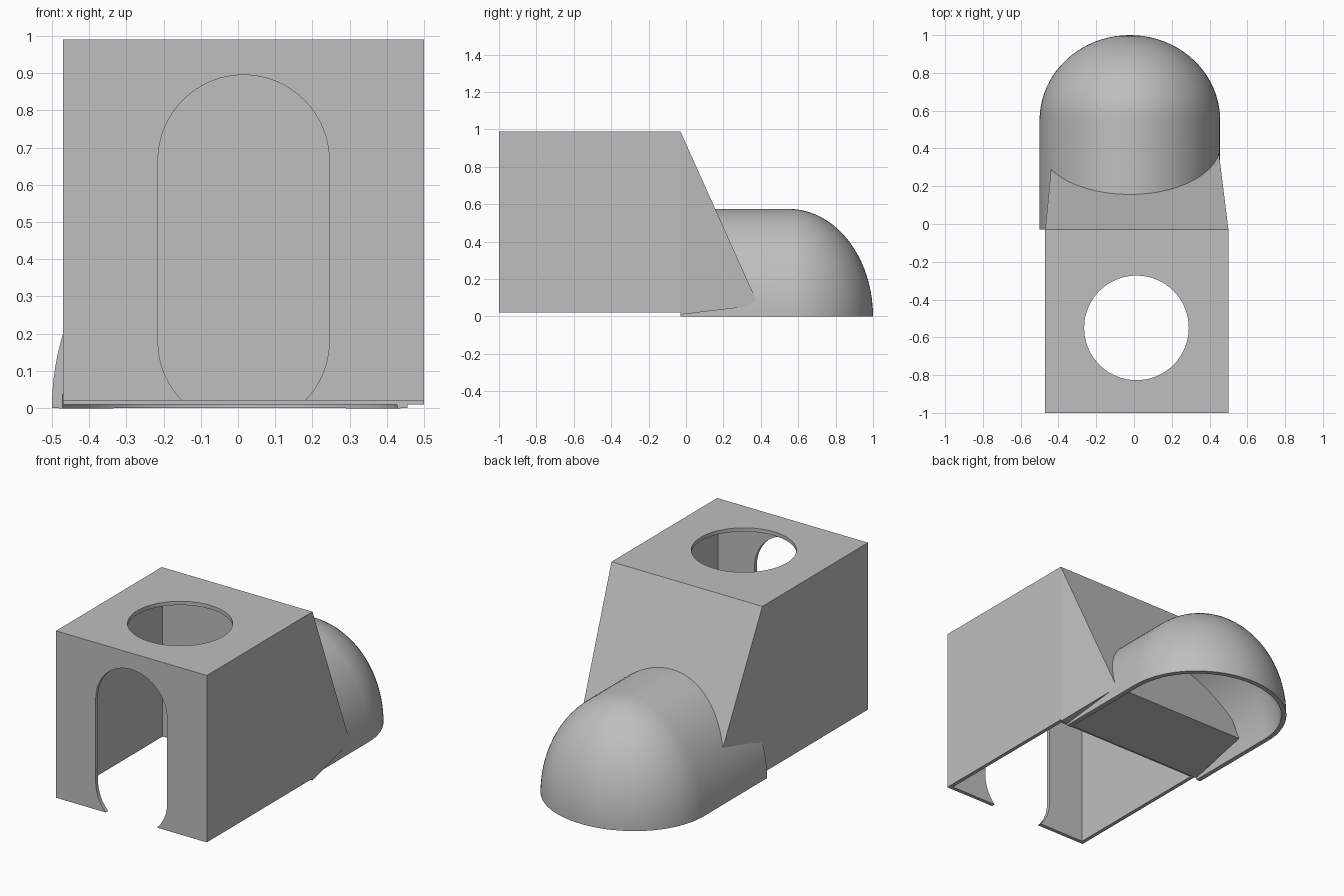
import bpy
import bmesh
from math import sin, cos, pi, radians
from mathutils import Matrix, Vector

default = bpy.data.objects.get("Cube")
if default:
    bpy.data.objects.remove(default, do_unlink=True)

# Single plain material
grey = bpy.data.materials.new("light_grey")
grey.use_nodes = True
grey.diffuse_color = (0.52, 0.52, 0.52, 1)
grey.node_tree.nodes["Principled BSDF"].inputs["Base Color"].default_value = grey.diffuse_color


def finish(name, bm):
    """Turn a bmesh into a named object with the grey material."""
    bmesh.ops.recalc_face_normals(bm, faces=bm.faces[:])
    mesh = bpy.data.meshes.new(name)
    bm.to_mesh(mesh)
    bm.free()
    mesh.materials.append(grey)
    obj = bpy.data.objects.new(name, mesh)
    bpy.context.collection.objects.link(obj)
    return obj


def activate(obj):
    bpy.ops.object.select_all(action='DESELECT')
    obj.select_set(True)
    bpy.context.view_layer.objects.active = obj


def block(name, low, high):
    low, high = Vector(low), Vector(high)
    bm = bmesh.new()
    bmesh.ops.create_cube(bm, size=1, matrix=Matrix.Translation((low + high) / 2)
                          @ Matrix.Diagonal((*(high - low), 1)))
    return finish(name, bm)


def extruded(name, outline, depth):
    """Extrude a closed outline of points along a depth vector."""
    bm = bmesh.new()
    face = bm.faces.new([bm.verts.new(p) for p in outline])
    top = bmesh.ops.extrude_face_region(bm, geom=[face], use_keep_orig=True)
    moved = [v for v in top["geom"] if isinstance(v, bmesh.types.BMVert)]
    bmesh.ops.translate(bm, verts=moved, vec=depth)
    return finish(name, bm)


def cut(obj, cutter):
    cutter.hide_render = True
    mod = obj.modifiers.new("cut", 'BOOLEAN')
    mod.operation = 'DIFFERENCE'
    mod.solver = 'EXACT'
    mod.object = cutter
    activate(obj)
    bpy.ops.object.modifier_apply(modifier=mod.name)
    bpy.data.objects.remove(cutter, do_unlink=True)


# Box shell: open underneath, round hole on top, arched slot in front
LEFT, RIGHT, FRONT, BACK, BASE, TOP = -0.47, 0.5, -1.0, -0.03, 0.02, 0.99
WALL = 0.022
box = block("box_shell", (LEFT, FRONT, BASE), (RIGHT, BACK, TOP))
cut(box, block("cavity_cutter", (LEFT + WALL, FRONT + WALL, BASE - 0.2),
               (RIGHT - WALL, BACK - WALL, TOP - WALL)))

circle = [2 * pi * i / 64 for i in range(64)]
cut(box, extruded("hole_cutter",
                  [(0.013 + 0.277 * cos(a), -0.55 + 0.277 * sin(a), 0.9) for a in circle],
                  (0, 0, 0.3)))

arc = [pi * i / 32 for i in range(33)]
slot = [(0.015 + 0.23 * cos(a), -1.1, 0.665 + 0.23 * sin(a)) for a in arc]
slot += [(0.015 - 0.23 * cos(a), -1.1, 0.18 - 0.23 * sin(a)) for a in arc]
cut(box, extruded("slot_cutter", slot, (0, 0.3, 0)))

# Sloped wedge joining the back of the box to the tunnel
bm = bmesh.new()
for x in (LEFT, RIGHT):
    for z in (0.01, TOP):
        bm.verts.new((x, BACK, z))
for x in (-0.43, 0.448):
    bm.verts.new((x, 0.388, 0.06))
bmesh.ops.convex_hull(bm, input=bm.verts[:])
finish("sloped_wedge", bm)

# Half-round tunnel ending in a quarter dome, made as one thin shell
CENTRE, HALF_WIDTH, HEIGHT, DOME_Y, DOME_LENGTH = -0.022, 0.478, 0.575, 0.55, 0.45
SIDES, RINGS = 48, 20
stations = [(BACK, 1.0)]
for i in range(RINGS):
    t = pi / 2 * i / RINGS
    stations.append((DOME_Y + DOME_LENGTH * sin(t), cos(t)))
bm = bmesh.new()
rows = [[bm.verts.new((CENTRE + HALF_WIDTH * s * cos(pi * k / SIDES), y,
                       HEIGHT * s * sin(pi * k / SIDES))) for k in range(SIDES + 1)]
        for y, s in stations]
for a, b in zip(rows, rows[1:]):
    for k in range(SIDES):
        bm.faces.new((a[k], b[k], b[k + 1], a[k + 1]))
tip = bm.verts.new((CENTRE, DOME_Y + DOME_LENGTH, 0))
for k in range(SIDES):
    bm.faces.new((rows[-1][k], tip, rows[-1][k + 1]))
bmesh.ops.recalc_face_normals(bm, faces=bm.faces[:])
# Make sure the normals point outward before thickening inward
bm.normal_update()
crown = max(bm.faces, key=lambda f: f.calc_center_median().z)
if crown.normal.z < 0:
    bmesh.ops.reverse_faces(bm, faces=bm.faces[:])
mesh = bpy.data.meshes.new("domed_tunnel")
bm.to_mesh(mesh)
bm.free()
mesh.materials.append(grey)
tunnel = bpy.data.objects.new("domed_tunnel", mesh)
bpy.context.collection.objects.link(tunnel)
shell = tunnel.modifiers.new("thickness", 'SOLIDIFY')
shell.thickness = 0.028
shell.offset = -1
activate(tunnel)
bpy.ops.object.modifier_apply(modifier=shell.name)
bpy.ops.object.shade_smooth_by_angle(angle=radians(35))
